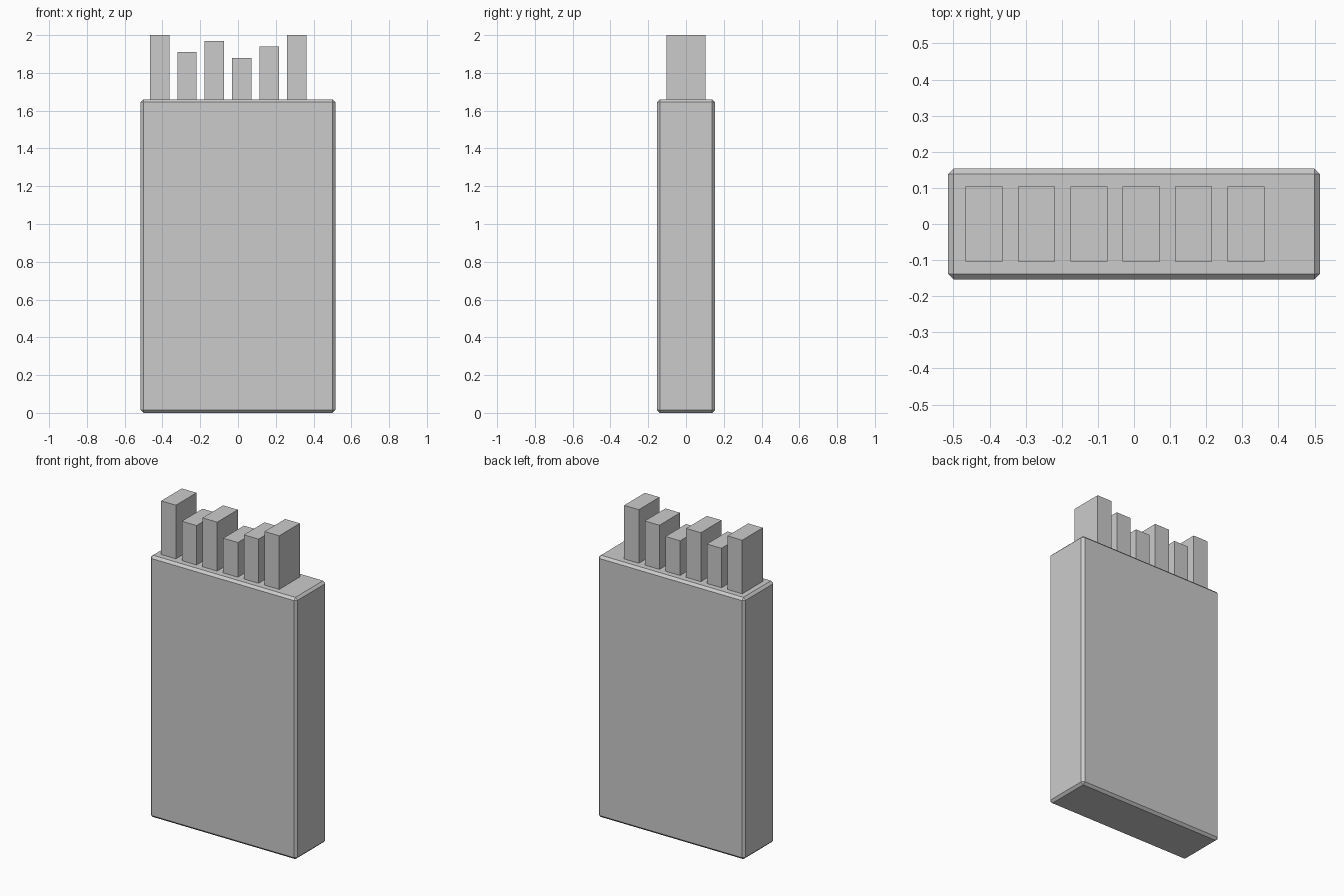
import bpy

cube = bpy.data.objects.get("Cube")
if cube:
    bpy.data.objects.remove(cube, do_unlink=True)

# Single plain grey for the whole model
GREY = (0.6, 0.6, 0.6, 1.0)
grey = bpy.data.materials.new("plain grey")
grey.use_nodes = True
grey.diffuse_color = GREY
grey.node_tree.nodes["Principled BSDF"].inputs["Base Color"].default_value = GREY


def box(name, x, width, depth, bottom, top):
    """Add a box centred on y = 0, standing between two heights."""
    bpy.ops.mesh.primitive_cube_add(size=1, location=(x, 0, (bottom + top) / 2))
    obj = bpy.context.object
    obj.name = name
    obj.scale = (width, depth, top - bottom)
    bpy.ops.object.transform_apply(location=False, rotation=False, scale=True)
    obj.data.materials.append(grey)
    return obj


# Tall slab body with narrow chamfered edges
BODY_TOP = 1.66
body = box("body", 0, 1.03, 0.307, 0, BODY_TOP)
chamfer = body.modifiers.new("chamfer", "BEVEL")
chamfer.width = 0.015
chamfer.segments = 1

# Row of upright bars of uneven height, set slightly into the top
for i, top in enumerate((2.0, 1.91, 1.97, 1.88, 1.94, 2.0)):
    box(f"top_bar_{i + 1}", -0.415 + 0.145 * i, 0.103, 0.207, BODY_TOP - 0.01, top)
